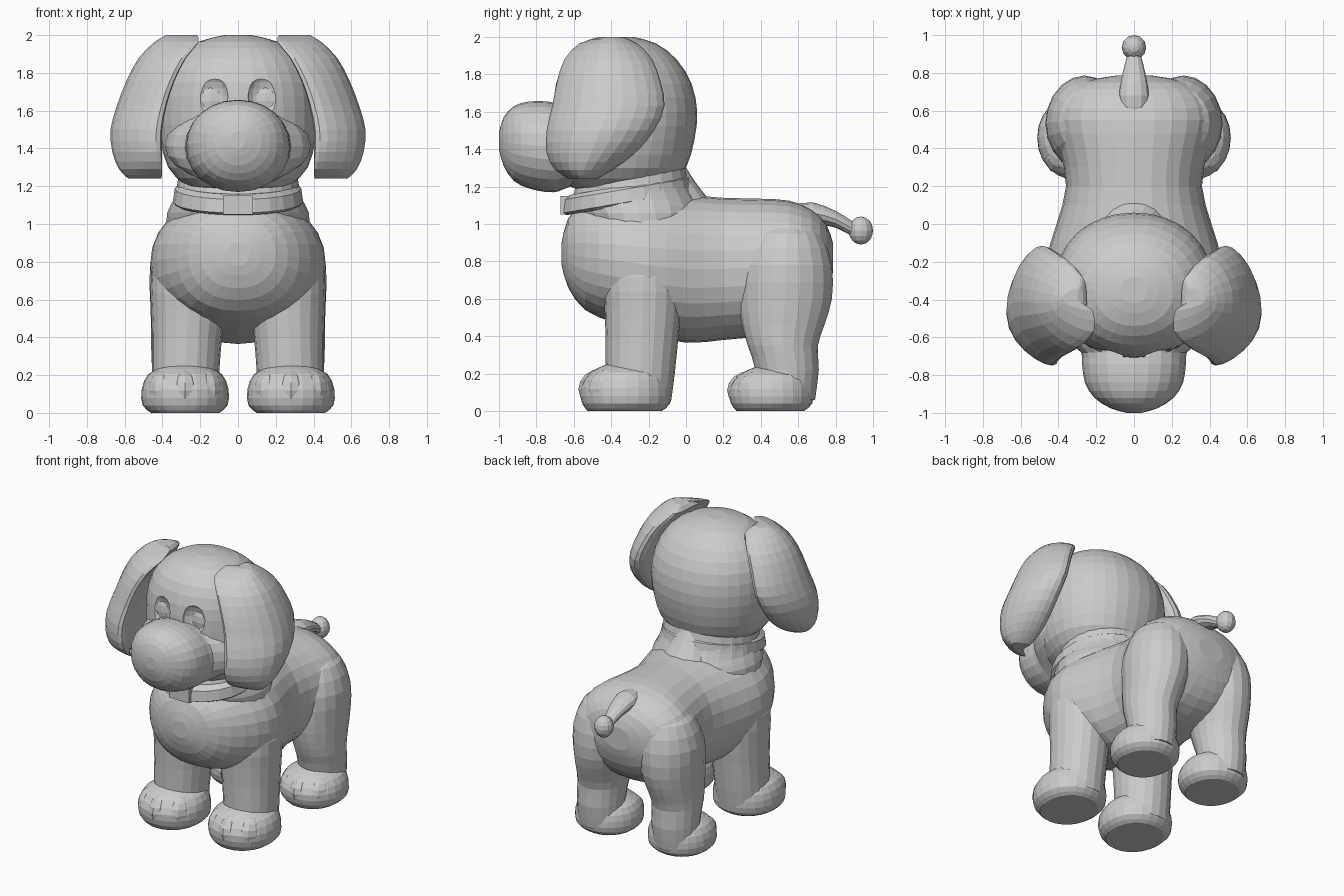
import bpy, bmesh, math
from mathutils import Vector, Matrix


def finish(name, bm, mirror=False):
    bmesh.ops.recalc_face_normals(bm, faces=bm.faces)
    me = bpy.data.meshes.new(name)
    bm.to_mesh(me)
    bm.free()
    ob = bpy.data.objects.new(name, me)
    bpy.context.collection.objects.link(ob)
    if mirror:
        ob.modifiers.new("Mirror", 'MIRROR').use_mirror_merge = False
    return ob


def refine(rows, steps):
    """Catmull-Rom interpolation between the given section rows."""
    out = []
    for i in range(len(rows) - 1):
        p0, p1, p2, p3 = (rows[max(0, min(len(rows) - 1, i + k))] for k in (-1, 0, 1, 2))
        for s in range(steps):
            t = s / steps
            out.append([0.5 * (2 * b + (c - a) * t + (2 * a - 5 * b + 4 * c - d) * t * t
                               + (3 * b - a - 3 * c + d) * t ** 3)
                        for a, b, c, d in zip(p0, p1, p2, p3)])
    return out + [rows[-1]]


def loft(name, axis, rows, n=24, p=2.0, steps=2, bend=0, slope=0, mirror=False):
    """Skin rounded sections; a row is (position, x min, x max, other min, other max)."""
    bm = bmesh.new()
    rings = []
    for t, a0, a1, b0, b1 in refine(rows, steps):
        ring = []
        for k in range(n):
            ang = 2 * math.pi * k / n
            c, s = math.cos(ang), math.sin(ang)
            u = math.copysign(abs(c) ** (2 / p), c)
            v = math.copysign(abs(s) ** (2 / p), s)
            x = (a0 + a1) / 2 + u * (a1 - a0) / 2 - bend * v * v * (1 if v < 0 else .3)
            b = (b0 + b1) / 2 + v * (b1 - b0) / 2
            co = (x, b, t + slope * (b + 0.3)) if axis == 'z' else (x, t, b)
            ring.append(bm.verts.new(co))
        rings.append(ring)
    for r, q in zip(rings, rings[1:]):
        for k in range(n):
            j = (k + 1) % n
            bm.faces.new((r[k], r[j], q[j], q[k]))
    for ring in (rings[0], rings[-1]):
        mid = bm.verts.new(sum((v.co for v in ring), Vector()) / n)
        for k in range(n):
            bm.faces.new((ring[k], ring[(k + 1) % n], mid))
    return finish(name, bm, mirror)


def ball(name, loc, rad, mirror=False, seg=16):
    bm = bmesh.new()
    m = Matrix.Translation(loc) @ Matrix.Diagonal((*rad, 1))
    bmesh.ops.create_uvsphere(bm, u_segments=seg, v_segments=seg // 2 + 2, radius=1, matrix=m)
    return finish(name, bm, mirror)


# Torso, lofted from chest to rump
loft("body", 'y', [
    (-.665, -.06, .06, .78, .90), (-.63, -.20, .20, .66, 1.03), (-.54, -.325, .325, .54, 1.11),
    (-.38, -.43, .43, .47, 1.14), (-.2, -.465, .465, .41, 1.15), (0, -.41, .41, .365, 1.155),
    (.2, -.36, .36, .38, 1.14), (.4, -.395, .395, .40, 1.135), (.55, -.435, .435, .43, 1.125),
    (.67, -.395, .395, .50, 1.08), (.75, -.28, .28, .62, 1.0), (.785, -.10, .10, .74, .90)],
    n=28, p=2.2)

# Neck, nape ridge and collar
loft("neck", 'z', [
    (.95, -.38, .38, -.52, .06), (1.06, -.375, .375, -.59, .09), (1.13, -.34, .34, -.61, .07),
    (1.22, -.32, .32, -.58, .02), (1.36, -.30, .30, -.55, -.01)])
loft("nape_ridge", 'z', [
    (1.10, -.17, .17, -.15, .15), (1.19, -.13, .13, -.15, .075),
    (1.27, -.09, .09, -.15, .02), (1.32, -.05, .05, -.15, -.01)], n=16)
loft("collar", 'z', [
    (1.105, -.33, .33, -.64, .02), (1.12, -.345, .345, -.665, .04),
    (1.19, -.335, .335, -.655, .025), (1.21, -.31, .31, -.62, 0)], steps=1, slope=.17)
bm = bmesh.new()
bmesh.ops.create_cube(bm, size=1, matrix=Matrix.Translation((0, -.64, 1.10)) @ Matrix.Diagonal((.16, .06, .10, 1)))
finish("collar_buckle", bm)

# Head with carved eye sockets
head = loft("head", 'z', [
    (1.17, -.16, .16, -.50, -.18), (1.20, -.27, .27, -.62, -.09), (1.3, -.37, .37, -.69, 0),
    (1.45, -.41, .41, -.71, .045), (1.6, -.42, .42, -.71, .06), (1.75, -.40, .40, -.695, .03),
    (1.88, -.33, .33, -.64, -.05), (1.965, -.21, .21, -.54, -.16), (2.0, -.07, .07, -.42, -.28)],
    n=32, p=2.1)
cutter = ball("eye_socket_cutter", (.145, -.71, 1.68), (.095, .06, .12), True)
cutter.hide_render = True
cutter.hide_set(True)
cut = head.modifiers.new("Sockets", 'BOOLEAN')
cut.operation = 'DIFFERENCE'
cut.object = cutter
ball("eyelid", (.145, -.61, 1.65), (.10, .06, .11), True, 12)

# Muzzle flaring into the cheeks
loft("muzzle", 'y', [
    (-1.0, -.04, .04, 1.40, 1.49), (-.975, -.125, .125, 1.31, 1.57), (-.92, -.21, .21, 1.23, 1.63),
    (-.84, -.26, .26, 1.19, 1.655), (-.74, -.275, .275, 1.17, 1.655), (-.68, -.28, .28, 1.175, 1.64),
    (-.62, -.345, .345, 1.20, 1.625), (-.52, -.385, .385, 1.22, 1.61), (-.4, -.39, .39, 1.26, 1.59)],
    p=2.1)

# Floppy ears
loft("ear", 'z', [
    (2.0, .30, .38, -.46, -.34), (1.965, .25, .44, -.57, -.26), (1.88, .31, .525, -.65, -.18),
    (1.76, .37, .59, -.69, -.135), (1.63, .41, .64, -.715, -.115), (1.5, .43, .675, -.745, -.17),
    (1.38, .435, .665, -.745, -.27), (1.29, .445, .63, -.70, -.39), (1.24, .48, .58, -.62, -.48)],
    bend=.12, mirror=True)

# Legs
loft("front_leg", 'z', [
    (.84, .16, .40, -.36, -.10), (.72, .08, .46, -.435, -.025), (.55, .07, .46, -.435, -.025),
    (.4, .085, .455, -.43, -.04), (.2, .10, .455, -.43, -.06), (.05, .10, .455, -.43, -.08)],
    p=2.1, n=20, mirror=True)
loft("back_leg", 'z', [
    (1.03, .14, .28, .46, .60), (.95, .08, .40, .36, .72), (.78, .05, .465, .29, .78),
    (.6, .07, .465, .28, .78), (.46, .11, .46, .30, .74), (.35, .13, .46, .33, .705),
    (.22, .14, .455, .37, .71), (.06, .14, .455, .36, .69)], p=1.95, n=20, mirror=True)


# Paws with three toes each
def paw(name, x0, x1, y0, y1, h):
    rows = [(0, .05, .05, .05), (.04, .005, .02, .005), (.5 * h, 0, .01, 0),
            (.82 * h, .035, .06, .03), (h, .12, .15, .12)]
    loft(name, 'z', [(z, x0 + d, x1 - d, y0 + f, y1 - b) for z, d, f, b in rows],
         p=2.1, mirror=True)
    for i in (-1, 0, 1):
        cx = (x0 + x1) / 2 + i * (x1 - x0) * .25
        ball(name + "_toe", (cx, y0 + .125 + .045 * abs(i), h * .47),
             ((x1 - x0) * .19, .125, h * .44), True, 12)


paw("front_paw", .05, .51, -.575, -.08, .25)
paw("back_paw", .07, .51, .22, .68, .235)

# Tail with a ball tip
loft("tail", 'y', [
    (.58, -.07, .07, .98, 1.105), (.68, -.08, .08, 1.0, 1.115), (.80, -.06, .06, .98, 1.07),
    (.88, -.04, .04, .94, 1.02), (.93, -.03, .03, .93, .99)], n=12)
ball("tail_tip", (0, .935, .965), (.065, .065, .075), seg=12)
